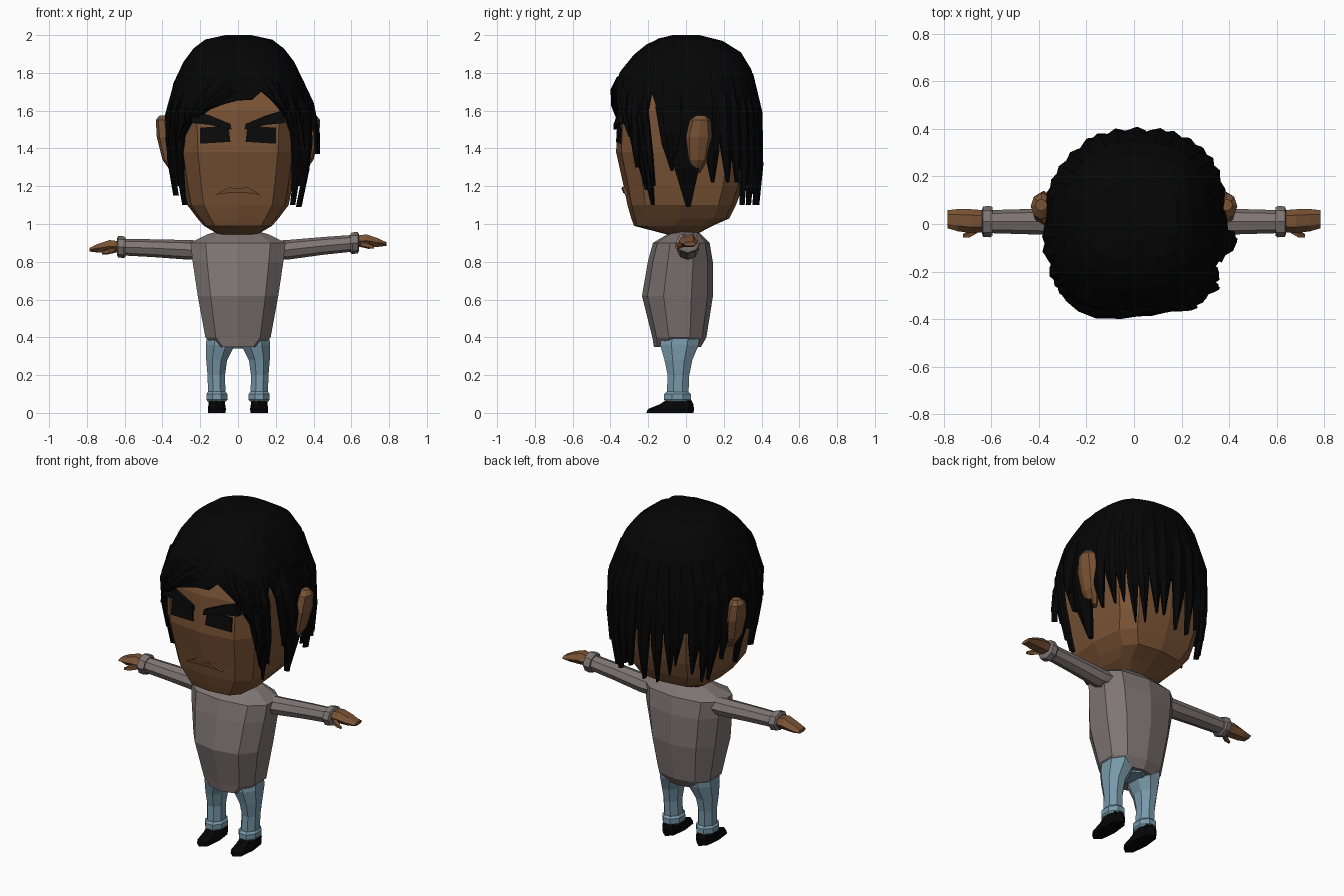
import bpy, bmesh, math, random
from mathutils import Vector

random.seed(4)
cube = bpy.data.objects.get("Cube")
if cube:
    bpy.data.objects.remove(cube)


def material(name, r, g, b):
    m = bpy.data.materials.new(name)
    m.use_nodes = True
    m.diffuse_color = (r, g, b, 1)
    bsdf = m.node_tree.nodes["Principled BSDF"]
    bsdf.inputs["Base Color"].default_value = (r, g, b, 1)
    bsdf.inputs["Roughness"].default_value = 0.9
    return m


SKIN = material("brown skin", 0.19, 0.085, 0.035)
SHIRT = material("grey shirt", 0.21, 0.178, 0.172)
DENIM = material("blue denim", 0.19, 0.32, 0.4)
BLACK = material("black", 0.0015, 0.0015, 0.0015)
EYE = material("dark eye", 0.003, 0.003, 0.003)


def finish(name, bm, mat):
    bmesh.ops.recalc_face_normals(bm, faces=bm.faces)
    mesh = bpy.data.meshes.new(name)
    bm.to_mesh(mesh)
    bm.free()
    mesh.materials.append(mat)
    ob = bpy.data.objects.new(name, mesh)
    bpy.context.collection.objects.link(ob)
    return ob


def power(v, p):
    return math.copysign(abs(v) ** p, v)


def skin_rings(bm, rings, cap_ends=(True, True)):
    """Bridge rings of points into a tube, with optional end caps."""
    rows = [[bm.verts.new(p) for p in ring] for ring in rings]
    n = len(rows[0])
    for a, b in zip(rows, rows[1:]):
        for i in range(n):
            j = (i + 1) % n
            bm.faces.new((a[i], a[j], b[j], b[i]))
    for row, cap in zip((rows[0], rows[-1]), cap_ends):
        if cap:
            bm.faces.new(row)


def loft(name, rings, mat, n=8, p=1.0, axis="z", side=1, turn=0.0):
    """Each ring: position on axis, two centre coordinates, two radii."""
    bm = bmesh.new()
    points = []
    for pos, c1, c2, r1, r2 in rings:
        ring = []
        for i in range(n):
            a = math.tau * (i + turn) / n
            u = c1 + r1 * power(math.cos(a), p)
            v = c2 + r2 * power(math.sin(a), p)
            x, y, z = (pos, u, v) if axis == "x" else (u, v, pos)
            ring.append((x * side, y, z))
        points.append(ring)
    skin_rings(bm, points)
    return finish(name, bm, mat)


def interp(table, t):
    """Linear lookup in rows sorted by their first value."""
    for a, b in zip(table, table[1:]):
        if t <= b[0]:
            k = max(0, (t - a[0]) / (b[0] - a[0]))
            return [u + (v - u) * k for u, v in zip(a[1:], b[1:])]
    return table[-1][1:]


# Head: height, half width, front y, back y
HEAD = [(0.937, .09, -.07, .04), (0.99, .18, -.275, .14), (1.03, .215, -.29, .23),
        (1.1, .268, -.31, .265), (1.2, .288, -.33, .3), (1.38, .315, -.37, .33),
        (1.6, .325, -.36, .34), (1.8, .27, -.29, .29), (1.92, .13, -.14, .14)]
loft("head", [(z, 0, (f + b) / 2, w, (b - f) / 2) for z, w, f, b in HEAD],
     SKIN, n=12, p=0.57)


def face_plate(name, pts, depth, mat):
    """Polygon in x and z laid on the face with a small depth."""
    def point(x, z, d):
        return (x, interp(HEAD, z)[1] + 0.13 * abs(x) - d, z)
    bm = bmesh.new()
    skin_rings(bm, [[point(x, z, -.01) for x, z in pts],
                    [point(x, z, depth) for x, z in pts]])
    return finish(name, bm, mat)


for s, side in ((1, "left"), (-1, "right")):
    eye = [(.04, 1.435), (.2, 1.425), (.2, 1.51), (.05, 1.52)]
    brow = [(.035, 1.50), (.15, 1.525), (.25, 1.535), (.23, 1.6), (.15, 1.575), (.04, 1.53)]
    face_plate(side + "_eye", [(x * s, z) for x, z in eye], 0.008, EYE)
    face_plate(side + "_eyebrow", [(x * s, z) for x, z in brow], 0.025, EYE)
face_plate("upper_lip", [(-.12, 1.155), (-.045, 1.165), (.045, 1.165), (.12, 1.155),
                         (.05, 1.195), (0, 1.188), (-.05, 1.195)], 0.015, SKIN)

# Ears
for s, side in ((1, "left"), (-1, "right")):
    loft(side + "_ear", [(1.27, .33, .05, .02, .025), (1.34, .36, .06, .04, .055),
                         (1.46, .38, .068, .05, .072), (1.55, .39, .075, .045, .055),
                         (1.575, .39, .08, .025, .025)], SKIN, n=8, side=s)

# Hair surface: height, half width, front y, back y
HAIR = [(1.08, .31, -.31, .36), (1.2, .342, -.33, .385), (1.45, .382, -.375, .39),
        (1.6, .382, -.395, .388), (1.77, .348, -.378, .375), (1.91, .268, -.265, .29),
        (1.975, .185, -.175, .185), (2.0, .07, -.07, .07)]
# Hairline: angle from the front towards +x, lowest height
LINE = [(-180, 1.4), (-130, 1.42), (-100, 1.56), (-75, 1.52), (-55, 1.45),
        (-42, 1.53), (-28, 1.59), (-10, 1.62), (2, 1.65), (15, 1.7), (30, 1.62),
        (45, 1.52), (60, 1.5), (68, 1.7), (78, 1.5), (100, 1.54), (130, 1.42), (180, 1.4)]


def hair_point(angle, z, off=0.0):
    """Point on the hair surface, rounder behind the right ear."""
    w, f, b = interp(HAIR, z)
    a = math.radians(angle)
    p = 0.95 if angle < -90 or angle > 180 else 0.78
    w *= 0.97 if math.sin(a) < 0 else 1
    return Vector(((w + off) * power(math.sin(a), p),
                   (f + b) / 2 - ((b - f) / 2 + off) * power(math.cos(a), p), z))


COLUMNS = 48
bm = bmesh.new()
angles = [-180 + 360 * i / COLUMNS for i in range(COLUMNS)]
lows = [interp(LINE, a)[0] + random.uniform(-.015, .015) for a in angles]
rows = []
for t in (0, .2, .45, .7, .85, .95, 1):
    rows.append([hair_point(a, low + (2.0 - low) * t) for a, low in zip(angles, lows)])
skin_rings(bm, rows, (False, True))
cap = finish("hair_cap", bm, BLACK)
thick = cap.modifiers.new("thickness", "SOLIDIFY")
thick.thickness = 0.02
thick.offset = -1


def strand(name, a0, z0, a1, z1, width, flare=0.006):
    """Tapered wedge of hair that rises out of the cap and hangs down."""
    bm = bmesh.new()
    rings = []
    for t, taper, out in ((0, .6, -.014), (.3, 1, .003), (.7, .75, .006), (1, .12, .006)):
        a, z = a0 + (a1 - a0) * t, z0 + (z1 - z0) * t
        w = width * taper
        out += flare * t
        rings.append([hair_point(a - w, z, out - .018), hair_point(a - w, z, out),
                      hair_point(a, z, out + .012), hair_point(a + w, z, out),
                      hair_point(a + w, z, out - .018)])
    skin_rings(bm, rings)
    finish(name, bm, BLACK)


# Back locks, hanging in a ragged row
for i in range(15):
    a = 106 + i * 10.6
    a = a if a <= 180 else a - 360
    strand(f"back_lock_{i + 1}", a, 1.8, a + random.uniform(-3, 3),
           random.choice((1.1, 1.16, 1.22)), random.uniform(6, 7.5))

# Locks in front of each ear and over the forehead
LOCKS = [(43, 1.74, 50, 1.3, 5), (48, 1.74, 55, 1.18, 6), (54, 1.74, 60, 1.1, 5.5),
         (60, 1.76, 63, 1.2, 4), (77, 1.76, 80, 1.28, 6), (86, 1.76, 89, 1.09, 8),
         (-48, 1.74, -54, 1.28, 6), (-55, 1.74, -58, 1.17, 6), (-63, 1.76, -65, 1.2, 5),
         (-76, 1.76, -78, 1.32, 5), (-85, 1.76, -88, 1.15, 5),
         (6, 1.78, -30, 1.56, 6), (-5, 1.76, -42, 1.51, 6), (-20, 1.74, -50, 1.44, 5),
         (22, 1.78, 36, 1.58, 5), (30, 1.76, 45, 1.46, 5)]
for i, lock in enumerate(LOCKS):
    strand(f"front_lock_{i + 1}", *lock)
strand("flared_lock_side", 82, 1.76, 84, 1.37, 6, 0.05)
strand("flared_lock_front", 50, 1.6, 54, 1.3, 4, 0.05)

# Shirt body
loft("shirt_body", [(.35, 0, -.045, .125, .125), (.4, 0, -.035, .18, .143),
                    (.62, 0, -.045, .222, .188), (.8, 0, -.03, .25, .172),
                    (.9, 0, -.025, .262, .15), (.945, 0, -.01, .17, .09),
                    (.97, 0, 0, .08, .05)], SHIRT, n=10, p=0.8, turn=0.5)

for s, side, lift in ((1, "left", .03), (-1, "right", 0)):
    # Sleeve and cuff, with the two arms tilted slightly apart
    loft(side + "_sleeve", [(.16, .01, .865, .06, .045), (.26, .01, .863, .058, .052),
                            (.45, .01, .872 + lift * .4, .053, .047),
                            (.62, .01, .878 + lift * .7, .048, .044)],
         SHIRT, axis="x", side=s)
    loft(side + "_cuff", [(.595, .01, .877 + lift * .7, .06, .05),
                          (.605, .01, .877 + lift * .7, .066, .058),
                          (.635, .01, .88 + lift * .7, .064, .056),
                          (.64, .01, .88 + lift * .7, .05, .045)],
         SHIRT, axis="x", side=s)
    # Hand and thumb
    loft(side + "_hand", [(.62, .012, .878 + lift, .045, .034),
                          (.68, .012, .882 + lift, .05, .038),
                          (.74, .016, .872 + lift, .047, .027),
                          (.785, .02, .864 + lift, .038, .011)],
         SKIN, n=6, axis="x", side=s)
    loft(side + "_thumb", [(.65, -.02, .865 + lift, .015, .018),
                           (.69, -.042, .855 + lift, .017, .017),
                           (.72, -.05, .847 + lift, .008, .008)],
         SKIN, n=5, axis="x", side=s)
    # Trouser leg, turned hem and shoe
    loft(side + "_trouser_leg", [(.08, .112, -.045, .05, .062), (.2, .115, -.04, .05, .062),
                                 (.28, .113, -.04, .06, .08), (.36, .094, -.035, .083, .11),
                                 (.45, .086, -.025, .08, .11)], DENIM, side=s, turn=0.5)
    loft(side + "_trouser_hem", [(.06, .112, -.045, .052, .068), (.07, .112, -.045, .06, .077),
                                 (.1, .112, -.045, .06, .077), (.112, .112, -.045, .05, .064)],
         DENIM, side=s, turn=0.5)
    loft(side + "_shoe", [(0, .112, -.085, .046, .125), (.02, .112, -.08, .048, .122),
                          (.045, .112, -.05, .044, .09), (.075, .112, -.035, .042, .06)],
         BLACK, p=0.8, side=s)
# Trouser seat
loft("trouser_seat", [(.34, 0, -.01, .05, .07), (.4, 0, -.025, .14, .105),
                      (.46, 0, -.025, .14, .11)], DENIM)
